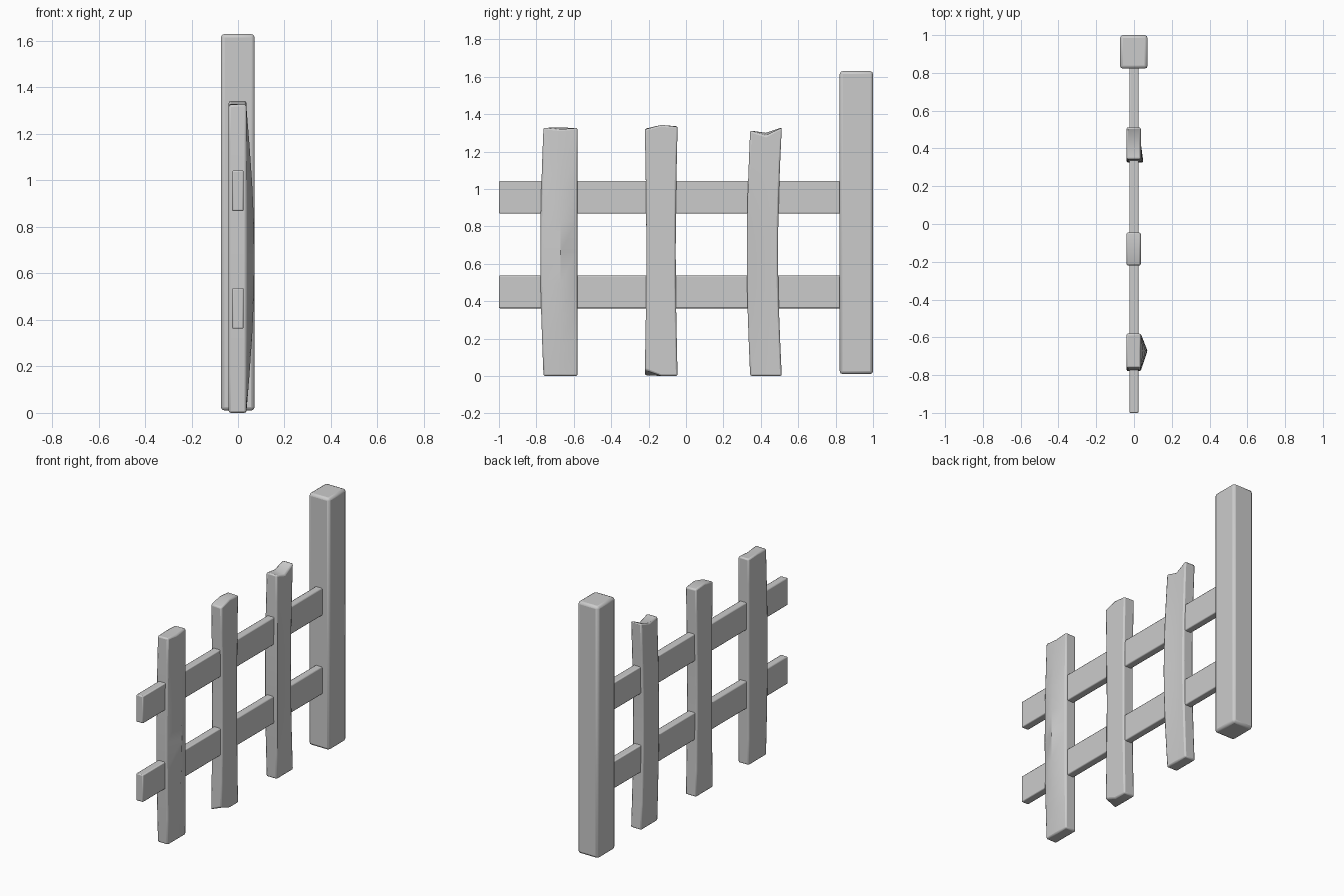
import bpy, bmesh, math

if "Cube" in bpy.data.objects:
    bpy.data.objects.remove(bpy.data.objects["Cube"])


def finish(name, bm, bevel):
    """Turn a bmesh into a softly bevelled object."""
    bmesh.ops.recalc_face_normals(bm, faces=bm.faces)
    mesh = bpy.data.meshes.new(name)
    bm.to_mesh(mesh)
    bm.free()
    ob = bpy.data.objects.new(name, mesh)
    bpy.context.collection.objects.link(ob)
    mod = ob.modifiers.new("soft_edges", 'BEVEL')
    mod.width = bevel
    mod.segments = 2
    mod.limit_method = 'ANGLE'
    mod.angle_limit = math.radians(40)
    bpy.context.view_layer.objects.active = ob
    ob.select_set(True)
    bpy.ops.object.shade_smooth_by_angle(angle=math.radians(35))
    ob.select_set(False)


def box(name, x, y, z, bevel):
    bm = bmesh.new()
    bmesh.ops.create_cube(bm, size=1)
    for v in bm.verts:
        v.co = [(a + b) / 2 + c * (b - a) for (a, b), c in zip((x, y, z), v.co)]
    finish(name, bm, bevel)


def picket(name, yl, yr, top_front, top_back, bottom_front=(0, 0, 0),
           left=0, right=0, ridge=0, corner=0):
    """Hand-hewn board: edges bow along the height, ends are uneven.
    Columns run left, middle, right on the +x face, then back on the -x face."""
    bm = bmesh.new()
    tops = list(top_front) + list(reversed(top_back))
    bottoms = list(bottom_front) + [0, 0, 0]
    rings, n = [], 8
    for i in range(n + 1):
        t = i / n
        s = math.sin(math.pi * t)
        l, r = yl - left * s, yr + right * s
        m = (yl + yr) / 2
        xs = (0.036 + corner * s, 0.036 + ridge * s, 0.036, -0.04, -0.04, -0.04)
        ys = (l, m, r, r, m, l)
        rings.append([bm.verts.new((x, y, b + (tp - b) * t))
                      for x, y, b, tp in zip(xs, ys, bottoms, tops)])
    for a, b in zip(rings, rings[1:]):
        for k in range(6):
            j = (k + 1) % 6
            bm.faces.new((a[k], a[j], b[j], b[k]))
    for q in (rings[0], rings[-1]):
        bm.faces.new((q[0], q[1], q[4], q[5]))
        bm.faces.new((q[1], q[2], q[3], q[4]))
    finish(name, bm, 0.009)


# End post
box("end_post", (-0.074, 0.072), (0.822, 1.0), (0.01, 1.63), 0.016)

# Horizontal rails
for label, z in (("lower", (0.362, 0.537)), ("upper", (0.868, 1.043))):
    box(label + "_rail", (-0.025, 0.024), (-1.0, 0.85), z, 0.006)

# Three uneven pickets
picket("picket_left", -0.762, -0.58, (1.328, 1.318, 1.326), (1.325, 1.33, 1.325),
       left=0.017, ridge=0.035)
picket("picket_middle", -0.22, -0.045, (1.318, 1.342, 1.332), (1.322, 1.342, 1.335),
       bottom_front=(0.035, 0, 0), left=-0.008, right=-0.01)
picket("picket_right", 0.343, 0.512, (1.312, 1.285, 1.328), (1.312, 1.302, 1.328),
       left=0.018, right=-0.02, corner=0.014)
